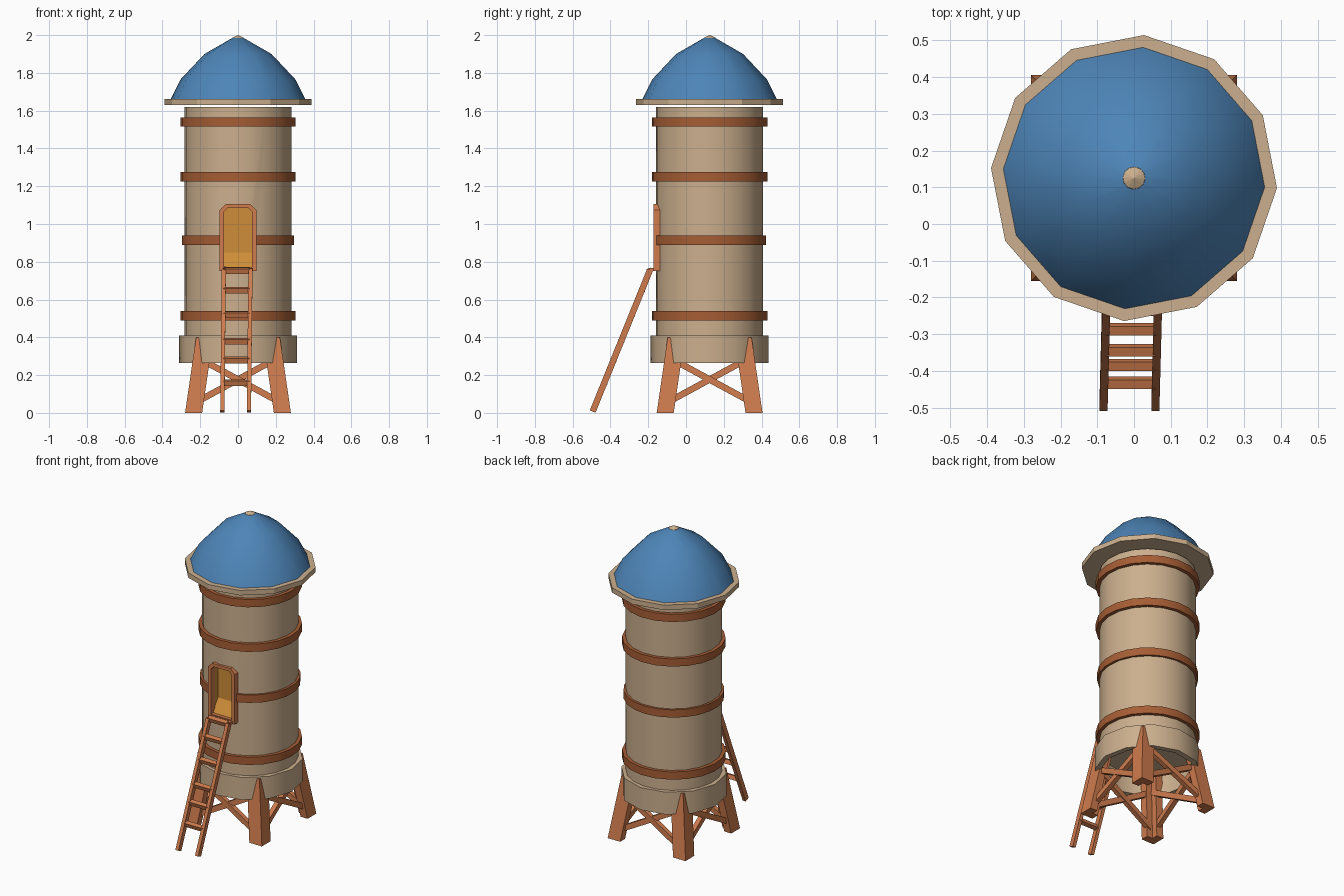
import bpy, bmesh, math
from mathutils import Vector

if "Cube" in bpy.data.objects:
    bpy.data.objects.remove(bpy.data.objects["Cube"])

CY = 0.125                      # tower axis in y
TURN = math.radians(-4)         # slight twist of the low-poly rings


def mat(name, rgb):
    m = bpy.data.materials.new(name)
    m.diffuse_color = (*rgb, 1)
    m.use_nodes = True
    m.node_tree.nodes["Principled BSDF"].inputs["Base Color"].default_value = m.diffuse_color
    return m


TAN = mat("tan_plaster", (0.60, 0.43, 0.27))
BAND = mat("band_brown", (0.38, 0.11, 0.035))
WOOD = mat("orange_wood", (0.62, 0.20, 0.075))
BLUE = mat("roof_blue", (0.075, 0.235, 0.48))
AMBER = mat("amber_interior", (0.62, 0.27, 0.04))


def make(name, bm, *mats, smooth=None):
    bmesh.ops.recalc_face_normals(bm, faces=bm.faces)
    me = bpy.data.meshes.new(name)
    bm.to_mesh(me)
    bm.free()
    for m in mats:
        me.materials.append(m)
    ob = bpy.data.objects.new(name, me)
    bpy.context.collection.objects.link(ob)
    if smooth:
        bpy.ops.object.select_all(action='DESELECT')
        ob.select_set(True)
        bpy.context.view_layer.objects.active = ob
        bpy.ops.object.shade_smooth_by_angle(angle=math.radians(smooth))
    return ob


def lathe(name, profile, n, m, closed=False, gap=0.0, smooth=None, extra=()):
    """Spin (r, z) points about the tower axis; gap leaves an opening at the front."""
    bm = bmesh.new()
    count = n + 1 if gap else n
    rings = []
    for i in range(count):
        if gap:
            a = -math.pi / 2 + gap + (2 * math.pi - 2 * gap) * i / n
        else:
            a = TURN + 2 * math.pi * i / n
        rings.append([bm.verts.new((r * math.cos(a), CY + r * math.sin(a), z)) for r, z in profile])
    k = len(profile)
    for i in range(n):
        A, B = rings[i], rings[(i + 1) % count]
        for j in range(k if closed else k - 1):
            bm.faces.new((A[j], B[j], B[(j + 1) % k], A[(j + 1) % k]))
    if gap:
        bm.faces.new(rings[0])
        bm.faces.new(rings[-1])
    elif not closed:
        bm.faces.new([q[0] for q in rings])
        bm.faces.new([q[-1] for q in rings])
    return make(name, bm, m, *extra, smooth=smooth)


def loft(bm, a, b):
    """Solid between two matching outlines."""
    va, vb = [bm.verts.new(p) for p in a], [bm.verts.new(p) for p in b]
    n = len(va)
    bm.faces.new(va)
    bm.faces.new(vb)
    for i in range(n):
        bm.faces.new((va[i], va[(i + 1) % n], vb[(i + 1) % n], vb[i]))


def beam(bm, p, q, side, w, d):
    """Straight bar from p to q: w along side, d across."""
    p, q, side = Vector(p), Vector(q), Vector(side).normalized()
    up = (q - p).cross(side).normalized()
    offs = [side * (sx * w / 2) + up * (sy * d / 2) for sx, sy in ((-1, -1), (1, -1), (1, 1), (-1, 1))]
    loft(bm, [p + o for o in offs], [q + o for o in offs])


# roof, rim and finial
lathe("roof", [(0.36, 1.655), (0.305, 1.765), (0.178, 1.90), (0.03, 1.985)], 12, BLUE, smooth=40)
lathe("roof_rim", [(0.39, 1.63), (0.39, 1.662)], 12, TAN)
lathe("roof_tip", [(0.033, 1.98), (0.03, 1.986), (0.002, 2.0)], 12, TAN)

# tower body with a doorway recess cut out
body = lathe("tower_body", [(0.284, 0.40), (0.284, 1.62)], 20, TAN, smooth=40, extra=(AMBER,))
bm = bmesh.new()
side = [(-0.3, 0.77), (-0.15, 0.77), (-0.095, 0.85), (-0.095, 1.088), (-0.3, 1.088)]
loft(bm, [(-0.078, y, z) for y, z in side], [(0.078, y, z) for y, z in side])
for f in bm.faces:
    f.material_index = 1
cutter = make("doorway_cutter", bm, TAN, AMBER)
cutter.hide_render = True
mod = body.modifiers.new("doorway", 'BOOLEAN')
mod.operation = 'DIFFERENCE'
mod.solver = 'EXACT'
mod.object = cutter
bpy.ops.object.select_all(action='DESELECT')
body.select_set(True)
bpy.context.view_layer.objects.active = body
bpy.ops.object.modifier_apply(modifier=mod.name)
bpy.data.objects.remove(cutter)

# hollow skirt at the base
lathe("base_skirt", [(0.313, 0.265), (0.313, 0.41), (0.278, 0.41), (0.278, 0.265)], 12, TAN,
      closed=True, smooth=35)

# hoops; the one at door height stops at the frame
for i, (z, r) in enumerate([(0.515, 0.306), (0.915, 0.298), (1.25, 0.306), (1.54, 0.306)]):
    lathe(f"hoop_{i + 1}", [(r, z - 0.025), (r, z + 0.025), (0.275, z + 0.025), (0.275, z - 0.025)],
          20, BAND, closed=True, gap=0.30 if i == 1 else 0, smooth=35)

# door frame with clipped top corners
def arch(x, z0, z1, c):
    return [(-x, z0), (x, z0), (x, z1 - c), (x - c, z1), (c - x, z1), (-x, z1 - c)]


bm = bmesh.new()
loops = []
for shape in (arch(0.097, 0.75, 1.105, 0.03), arch(0.075, 0.772, 1.085, 0.02)):
    for y in (-0.172, -0.13):
        loops.append([bm.verts.new((x, y, z)) for x, z in shape])
of, ob_, nf, nb = loops
for a, b in ((of, ob_), (ob_, nb), (nb, nf), (nf, of)):
    for i in range(6):
        j = (i + 1) % 6
        bm.faces.new((a[i], a[j], b[j], b[i]))
make("door_frame", bm, WOOD)

# ladder leaning on the doorway
bm = bmesh.new()
def lad_y(z):
    return -0.497 + 0.405 * z


for xb, xt in ((-0.083, -0.075), (0.058, 0.066)):
    beam(bm, (xb, lad_y(0.007), 0.007), (xt, lad_y(0.757), 0.757), (1, 0, 0), 0.022, 0.033)
for z in (0.16, 0.28, 0.38, 0.52, 0.65, 0.752):
    beam(bm, (-0.076, lad_y(z), z), (0.06, lad_y(z), z), (0, 1, 0.35), 0.026, 0.028)
beam(bm, (-0.08, -0.17, 0.758), (0.08, -0.17, 0.758), (0, 1, 0), 0.045, 0.016)
make("ladder", bm, WOOD)

# four leaning corner legs with an L-shaped section
bm = bmesh.new()
for sx in (-1, 1):
    for sy in (-1, 1):
        def outline(o, z):
            pts = [(o, o), (o - 0.09, o), (o - 0.09, o - 0.05), (o - 0.05, o - 0.05),
                   (o - 0.05, o - 0.09), (o, o - 0.09)]
            return [(sx * x, CY + sy * y, z) for x, y in pts]
        loft(bm, outline(0.28, 0), outline(0.222, 0.40))
make("legs", bm, WOOD)

# crossed braces on the four sides
bm = bmesh.new()
for k in range(4):
    c, s = round(math.cos(k * math.pi / 2)), round(math.sin(k * math.pi / 2))
    def turn(x, y, z=0):
        return Vector((c * x - s * y, s * x + c * y, z))
    for m in (-1, 1):
        p, q = turn(m * -0.215, -0.235, 0.06), turn(m * 0.19, -0.205, 0.28)
        off = Vector((0, CY, 0)) + turn(0, m * 0.004)
        beam(bm, p + off, q + off, turn(0, 1), 0.03, 0.034)
make("cross_braces", bm, WOOD)
